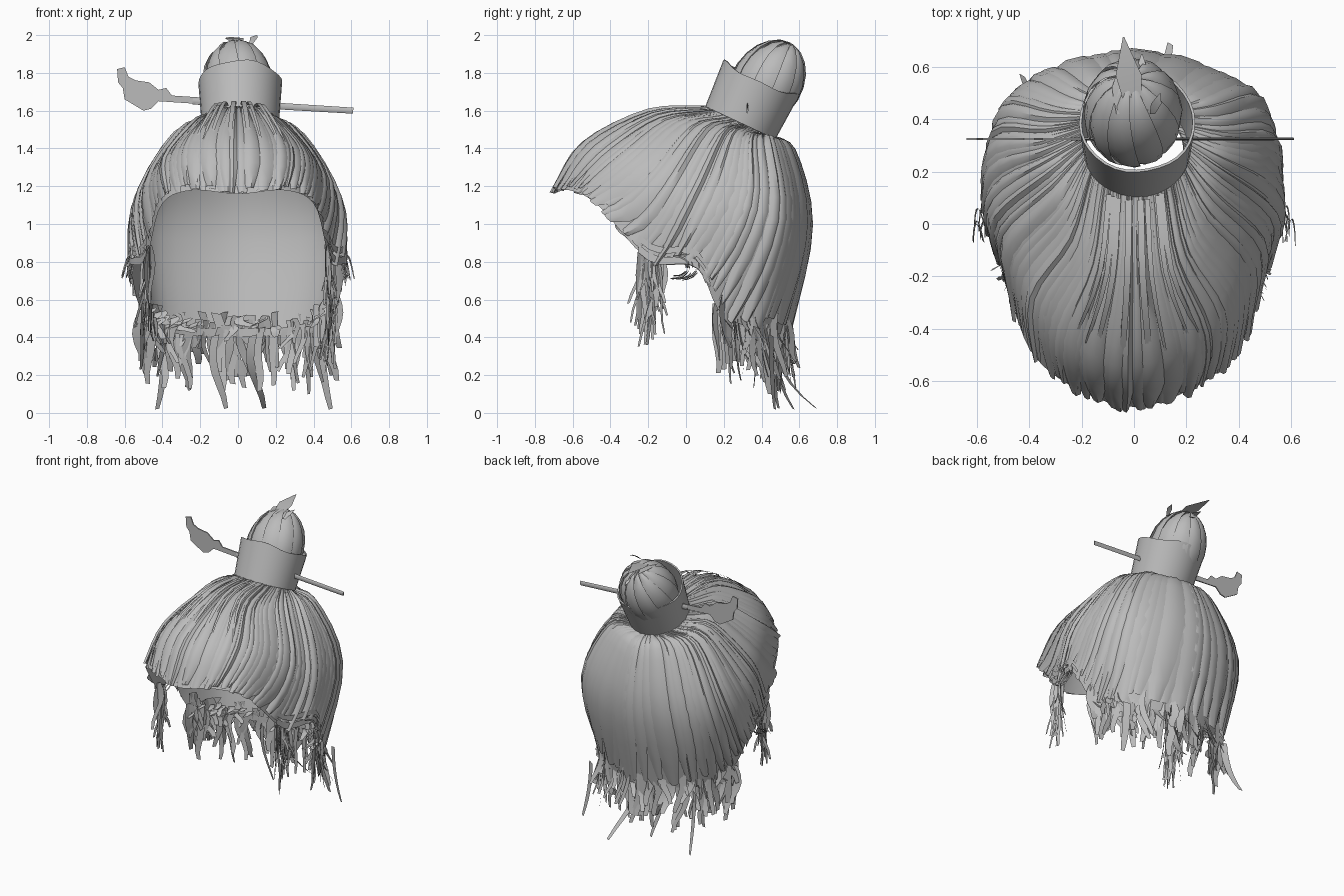
import bpy
import bmesh
import random
from math import sin, cos, pi, radians
from mathutils import Vector, Matrix

random.seed(7)
rnd = random.uniform
if "Cube" in bpy.data.objects:
    bpy.data.objects.remove(bpy.data.objects["Cube"])

grey = bpy.data.materials.new("hair grey")
grey.use_nodes = True
grey.diffuse_color = (0.5, 0.5, 0.5, 1)
grey.node_tree.nodes["Principled BSDF"].inputs["Base Color"].default_value = (0.5, 0.5, 0.5, 1)


def finish(name, bm, angle=40):
    mesh = bpy.data.meshes.new(name)
    bm.to_mesh(mesh)
    bm.free()
    mesh.materials.append(grey)
    ob = bpy.data.objects.new(name, mesh)
    bpy.context.collection.objects.link(ob)
    bpy.ops.object.select_all(action="DESELECT")
    ob.select_set(True)
    bpy.context.view_layer.objects.active = ob
    bpy.ops.object.shade_smooth_by_angle(angle=radians(angle))


def grid(bm, rows, closed=False):
    """Skin a list of equally long point rows."""
    rows = [[bm.verts.new(p) for p in row] for row in rows]
    for a, b in zip(rows, rows[1:]):
        n = len(a)
        for i in range(n if closed else n - 1):
            j = (i + 1) % n
            bm.faces.new((a[i], a[j], b[j], b[i]))


def spline(pts, t):
    """Smooth curve through pts; the first and last only steer it."""
    n = len(pts) - 3
    i = min(int(max(t, 0) * n), n - 1)
    f = t * n - i
    a, b, c, d = pts[i:i + 4]
    return 0.5 * (2 * b + (c - a) * f + (2 * a - 5 * b + 4 * c - d) * f * f
                  + (3 * b - a - 3 * c + d) * f ** 3)


# Scalp surface: combed lines from the knot to the hem, front to back
upper = [(0, -.2, 1.59), (.11, -.18, 1.58), (.21, -.11, 1.54), (.29, .05, 1.5),
         (.34, .2, 1.46), (.35, .33, 1.43), (.26, .47, 1.41), (0, .57, 1.38)]
lower = [(0, -.54, 1.42), (.21, -.47, 1.41), (.37, -.31, 1.35), (.48, -.1, 1.21),
         (.535, .1, 1.12), (.535, .34, 1.05), (.4, .54, 1.0), (0, .655, .98)]
hem = [(0, -.705, 1.16), (.25, -.62, 1.18), (.41, -.47, 1.1), (.49, -.2, .81),
       (.57, .05, .78), (.51, .19, .52), (.37, .42, .43), (0, .54, .41)]


def mirrored_ends(table):
    flip = Vector((-1, 1, 1))
    pts = [Vector(p) for p in table]
    return [pts[1] * flip] + pts + [pts[-2] * flip]


tables = [mirrored_ends(t) for t in (upper, lower, hem)]
knot_base = Vector((0, .28, 1.54))


def scalp(u, s, lift=0):
    """u: 0 front to 1 back, negative on the right; s: 0 knot to 1 hem."""
    a = abs(u)
    if a > 1:
        u = u - 2 if u > 0 else u + 2
        a = abs(u)
    ring = knot_base + .19 * Vector((sin(pi * a), -.9 * cos(pi * a), .43 * cos(pi * a)))
    p = [ring] + [spline(t, a) for t in tables]
    p = [2 * p[0] - p[1]] + p + [2 * p[-1] - p[-2]]
    q = spline(p, s)
    out = (q - Vector((0, .1, .95))).normalized()
    q = q + out * lift
    return Vector((q.x if u >= 0 else -q.x, q.y, q.z))


bm = bmesh.new()
grid(bm, [[scalp(-1 + 2 * i / 72, j / 14, -.006) for i in range(72)]
          for j in range(15)], closed=True)
finish("hair_cap", bm, 60)

# Broad combed locks laid over the cap, swept forward on the sides
bm = bmesh.new()
count = 84
for k in range(count):
    u = -1 + 2 * (k + rnd(-.3, .3)) / count
    half = rnd(.016, .036)
    lift = rnd(.005, .024)
    sweep = -.2 * sin(pi * u) + rnd(-.015, .015)
    end = rnd(.95, 1.01)
    rows = []
    for j in range(13):
        s = end * j / 12
        w = half * (.55 + .45 * min(1, s * 3)) * min(1, (1.1 - j / 12) * 4)
        m = u + sweep * (s * s - .5 * s)
        bump = lift * min(1, .3 + 2 * s)
        rows.append([scalp(m - w, s, -.004), scalp(m - w * .3, s, bump * .8),
                     scalp(m + w * .4, s, bump), scalp(m + w, s, bump * .3)])
    grid(bm, rows)
finish("combed_locks", bm, 45)


def ribbon(bm, pts, width, side):
    """Flat tapering strip along a path."""
    n = len(pts) - 1
    rows = []
    for i, p in enumerate(pts):
        w = width * (1 - .5 * (i / n) ** 3) / 2
        rows.append([p - side * w, p + side * w])
    grid(bm, rows)


def hanging(bm, start, drop, sway, width, side):
    pts = []
    wave = rnd(-.03, .03)
    for i in range(7):
        t = i / 6
        pts.append(start + Vector((0, 0, -drop * t)) + sway * t * t
                   + side * wave * sin(t * 5))
    ribbon(bm, pts, width, side)


# Loose ends below the nape
bm = bmesh.new()
for k in range(130):
    u = rnd(.69, 1) * random.choice((-1, 1))
    start = scalp(u, rnd(.94, 1), -.005 - rnd(0, .04))
    turn = rnd(-.7, .7) + u * pi
    side = Vector((cos(turn), sin(turn), rnd(-.2, .2))).normalized()
    sway = Vector((rnd(-.05, .05), rnd(-.04, .08), 0))
    hanging(bm, start, rnd(.13, .36), sway, rnd(.035, .06), side)
# Stray tips that flick out at the back
for x, y, dx in ((.08, .25, .04), (-.38, .12, -.05), (.44, .02, .05), (-.12, .05, .04)):
    hanging(bm, Vector((x, .45, .41)), .39, Vector((dx, y, 0)), .05, Vector((.85, -.5, .2)))
# Short wisps inside the nape
for k in range(18):
    u = rnd(.72, 1) * random.choice((-1, 1))
    start = scalp(u, 1, -.03) + Vector((0, 0, rnd(.02, .08)))
    hanging(bm, start, rnd(.03, .07), Vector((rnd(-.06, .06), -.06, 0)), .055, Vector((.9, 0, .3)))
finish("nape_locks", bm, 35)

# Nape lining strip
bm = bmesh.new()
grid(bm, [[scalp(1 - .28 * i / 12, 1, -.02) + Vector((0, 0, dz)) for i in range(-12, 13)]
          for dz in (.02, -.02)])
finish("nape_lining", bm)

# Sideburn wisps and curls round the ears
bm = bmesh.new()
for sign in (-1, 1):
    for k in range(28):
        start = scalp(sign * rnd(.4, .455), .97, -.01)
        turn = rnd(.6, 2.4)
        side = Vector((cos(turn), sin(turn), .1)).normalized()
        hanging(bm, start, rnd(.2, .5),
                Vector((sign * rnd(-.03, .04), rnd(-.06, .05), 0)), rnd(.015, .035), side)
    for k in range(6):
        cx, r = rnd(.53, .58), rnd(.06, .1)
        c = Vector((sign * cx, rnd(-.08, .0), .77))
        pts = [c + Vector((sign * .04 * sin(a * .45), r * sin(a), r * .7 * cos(a)))
               for a in [i * rnd(.38, .42) for i in range(9)]]
        ribbon(bm, pts, .012, Vector((sign * .5, .3, .8)))
    # Locks swept back over the ear
    for k in range(6):
        z = rnd(-.03, .05)
        pts = [scalp(sign * (.4 + .24 * i / 8), .97, .012) + Vector((0, 0, z)) for i in range(9)]
        ribbon(bm, pts, .025, Vector((0, .2, 1)))
finish("side_wisps", bm, 35)

# Collar round the knot, leaning backwards with a slightly uneven rim
lean = Matrix.Translation((.012, .29, 1.54)) @ Matrix.Rotation(radians(-25), 4, "X")
bm = bmesh.new()
rows = []
for h, r in ((0, .205), (1, .222), (1, .212), (0, .195)):
    row = []
    for i in range(32):
        a = 2 * pi * i / 32
        rim = .25 + .014 * cos(2 * a) + .006 * sin(5 * a)
        row.append(lean @ Vector((r * sin(a), -r * cos(a), h * rim - .005)))
    rows.append(row)
grid(bm, rows + rows[:1], closed=True)
bmesh.ops.remove_doubles(bm, verts=bm.verts, dist=.0001)
finish("knot_collar", bm)

# Egg-shaped bun with overlapping locks
tilt = Matrix.Translation((-.005, .425, 1.74)) @ Matrix.Rotation(radians(-32), 4, "X")


def bun(a, b, r):
    a += b * .2
    return tilt @ Vector((.187 * r * sin(b) * sin(a), -.187 * r * sin(b) * cos(a), .25 * r * cos(b)))


bm = bmesh.new()
for k in range(11):
    a = 2 * pi * k / 11
    rows = []
    for j in range(11):
        b = .06 + 2.9 * j / 10
        rows.append([bun(a - .32, b, .95), bun(a - .1, b, 1), bun(a + .15, b, 1.02),
                     bun(a + .33, b, 1.01)])
    grid(bm, rows)
finish("topknot_bun", bm, 35)

# Loose tips on top of the bun
bm = bmesh.new()
for x0, x1, y1, z1, w in ((0, -.04, .715, 1.99, .1), (.07, .1, .5, 2.0, .04),
                          (-.05, -.05, .62, 1.95, .07), (.03, .03, .65, 1.86, .08)):
    a, b = Vector((x0, .42, 1.955)), Vector((x1, y1, z1))
    mid = (a + b) / 2 + Vector((0, 0, .012))
    across = Vector((w / 2, 0, 0))
    grid(bm, [[a - across * .5, a + across * .5], [mid - across, mid + across],
              [b - across * .05, b + across * .05]])
finish("bun_tips", bm)

# Flyaway hairs lifting off the crown
bm = bmesh.new()
for k in range(12):
    u = rnd(-.18, .18)
    pts = [scalp(u, .02 + .6 * i / 6, .012 + .035 * sin(pi * i / 6)) for i in range(7)]
    ribbon(bm, pts, .02, Vector((1, 0, 0)))
finish("flyaway_hairs", bm, 35)

# Hairpin: slim flattened rod and a flat feather-shaped head
bm = bmesh.new()
ends = Vector((-.24, .325, 1.652)), Vector((.61, .325, 1.6))
turn = (ends[1] - ends[0]).to_track_quat("Z", "Y").to_matrix().to_4x4()
bmesh.ops.create_cone(bm, cap_ends=True, segments=8, radius1=.019, radius2=.016,
                      depth=(ends[1] - ends[0]).length,
                      matrix=Matrix.Translation((ends[0] + ends[1]) / 2) @ turn)
bmesh.ops.scale(bm, vec=(1, .3, 1), verts=bm.verts,
                space=Matrix.Translation((0, -.325, 0)))
finish("hairpin_rod", bm)

bm = bmesh.new()
outline = [(-.2, 1.67), (-.35, 1.68), (-.38, 1.72), (-.42, 1.71), (-.47, 1.75), (-.54, 1.76),
           (-.58, 1.78), (-.6, 1.83), (-.64, 1.82), (-.635, 1.75), (-.61, 1.72), (-.6, 1.66),
           (-.55, 1.63), (-.5, 1.6), (-.46, 1.61), (-.42, 1.65), (-.2, 1.635)]
face = bm.faces.new([bm.verts.new((x, .321, z)) for x, z in outline])
top = bmesh.ops.extrude_face_region(bm, geom=[face])["geom"]
bmesh.ops.translate(bm, vec=(0, .008, 0),
                    verts=[v for v in top if isinstance(v, bmesh.types.BMVert)])
bmesh.ops.recalc_face_normals(bm, faces=bm.faces)
finish("hairpin_head", bm)
